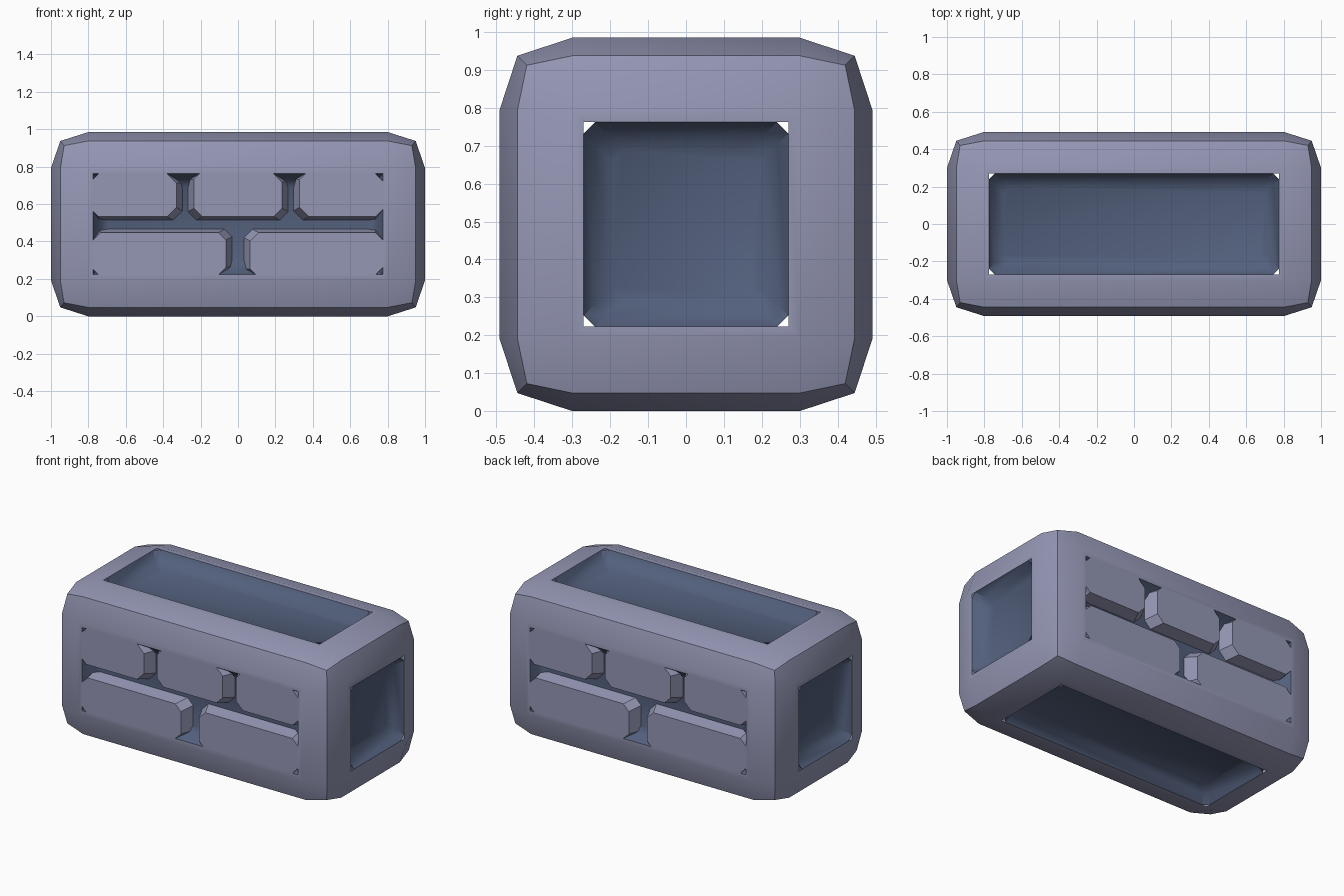
import bpy, bmesh, math
from itertools import product
from mathutils import Matrix, Vector

if "Cube" in bpy.data.objects:
    bpy.data.objects.remove(bpy.data.objects["Cube"], do_unlink=True)

HALF = Vector((1.0, 0.4925, 0.4925))     # outer half sizes
EDGE = Vector((0.95, 0.445, 0.445))      # softened edges
CORNER = Vector((0.93, 0.42, 0.42))      # softened corners
FLAT = Vector((0.8, 0.3, 0.3))           # flat middle of each side
HOLE = Vector((0.775, 0.27, 0.27))       # window half sizes
DEPTH = 0.08
CENTRE = Vector((0, 0, HALF.z))


def material(name, rgb):
    m = bpy.data.materials.new(name)
    m.use_nodes = True
    m.diffuse_color = (*rgb, 1)
    m.node_tree.nodes["Principled BSDF"].inputs["Base Color"].default_value = (*rgb, 1)
    return m


stone = material("grey lavender", (0.30, 0.31, 0.46))
dark = material("dark slate blue", (0.085, 0.115, 0.20))


def finish(bm, name, mat, smooth=True):
    bmesh.ops.remove_doubles(bm, verts=bm.verts, dist=0.0005)
    for f in bm.faces:
        f.smooth = smooth
    for e in bm.edges:
        if len(e.link_faces) == 2:
            e.smooth = e.calc_face_angle() < math.radians(35)
    mesh = bpy.data.meshes.new(name)
    bm.to_mesh(mesh)
    bm.free()
    mesh.materials.append(mat)
    obj = bpy.data.objects.new(name, mesh)
    obj.location = CENTRE
    bpy.context.collection.objects.link(obj)
    return obj


def side_point(axis, sign, u, v, depth):
    """Point on one side, from in-plane coordinates and a depth below it."""
    p = Vector((0, 0, 0))
    p[axis] = sign * (HALF[axis] - depth)
    p[(axis + 1) % 3], p[(axis + 2) % 3] = u, v
    return p


def add_face(bm, points, outward):
    f = bm.faces.new([bm.verts.new(p) for p in points])
    f.normal_update()
    if f.normal.dot(outward) < 0:
        f.normal_flip()
    return f


def grid_point(steps):
    """Softened box point: steps of 2 lie on the outside, steps of 1 inside it."""
    outer = (HALF, EDGE, CORNER)[sum(abs(s) == 2 for s in steps) - 1]
    return Vector([math.copysign(outer[i] if abs(s) == 2 else FLAT[i], s)
                   for i, s in enumerate(steps)])


# Frame: six softened sides, each with a window
bm = bmesh.new()
spans = ((-2, -1), (-1, 1), (1, 2))
for axis, sign in product(range(3), (-1, 1)):
    a, b = (axis + 1) % 3, (axis + 2) % 3
    normal = side_point(axis, sign, 0, 0, 0)
    for su, sv in product(spans, spans):
        if su == sv == (-1, 1):
            continue
        pts = []
        for u, v in ((su[0], sv[0]), (su[1], sv[0]), (su[1], sv[1]), (su[0], sv[1])):
            steps = [0, 0, 0]
            steps[axis], steps[a], steps[b] = 2 * sign, u, v
            pts.append(grid_point(steps))
        add_face(bm, pts, normal)
    # flat border around the window
    ring = ((-1, -1), (1, -1), (1, 1), (-1, 1))
    for (u, v), (p, q) in zip(ring, ring[1:] + ring[:1]):
        add_face(bm, [side_point(axis, sign, r[a] * s, r[b] * t, 0)
                      for r, s, t in ((FLAT, u, v), (FLAT, p, q),
                                      (HOLE, p, q), (HOLE, u, v))], normal)
finish(bm, "frame", stone)


def clipped_rect(u, v, cut):
    """Rectangle outline with its corners cut off."""
    if not cut:
        return [(-u, -v), (u, -v), (u, v), (-u, v)]
    return [(-u + cut, -v), (u - cut, -v), (u, -v + cut), (u, v - cut),
            (u - cut, v), (-u + cut, v), (-u, v - cut), (-u, -v + cut)]


# Recessed panels: shallow trays behind the windows
names = ("end", "brick", "cover")
for axis, sign in product(range(3), (-1, 1)):
    bm = bmesh.new()
    a, b = (axis + 1) % 3, (axis + 2) % 3
    normal = side_point(axis, sign, 0, 0, 0)
    cut = 0 if axis == 1 else 0.03
    levels = []
    for inset, depth in ((0, 0), (0.03, 0.05), (0.075, DEPTH)):
        outline = clipped_rect(HOLE[a] - inset, HOLE[b] - inset, cut)
        levels.append([side_point(axis, sign, u, v, depth) for u, v in outline])
    for upper, lower in zip(levels, levels[1:]):
        n = len(upper)
        for i in range(n):
            j = (i + 1) % n
            add_face(bm, [upper[i], upper[j], lower[j], lower[i]], normal)
    add_face(bm, levels[-1], normal)
    finish(bm, names[axis] + ("_panel_low" if sign < 0 else "_panel_high"), dark)


def brick(name, x0, x1, z0, z1, cuts, turn):
    """Flush brick; cuts are (left, right), flares widen only the free sides."""
    def outline(grow):
        l = x0 - grow * 1.8 * (x0 > -HOLE.x)
        r = x1 + grow * 1.8 * (x1 < HOLE.x)
        lo = z0 - grow * (z0 > -HOLE.z)
        hi = z1 + grow * (z1 < HOLE.z)
        cl, cr = cuts
        free_l, free_h = (cl if lo > -HOLE.z else min(cl, 0.03)), (cl if hi < HOLE.z else min(cl, 0.03))
        return [(l + free_l, lo), (r - cr, lo), (r, lo + cr), (r, hi - cr),
                (r - cr, hi), (l + free_h, hi), (l, hi - free_h), (l, lo + free_l)]
    bm = bmesh.new()
    front = [Vector((x, -HALF.y, z)) for x, z in outline(0)]
    back = [Vector((x, -HALF.y + DEPTH, z)) for x, z in outline(0.018)]
    add_face(bm, front, Vector((0, -1, 0)))
    mid = sum(front, Vector()) / len(front)
    for i in range(len(front)):
        j = (i + 1) % len(front)
        add_face(bm, [front[i], front[j], back[j], back[i]],
                 (front[i] + front[j]) / 2 - mid)
    bmesh.ops.rotate(bm, verts=bm.verts, matrix=Matrix.Rotation(turn, 3, "Z"))
    finish(bm, name, stone, smooth=False)


# Bricks: three above two, on the front and the back
for side, turn in (("front", 0), ("back", math.pi)):
    brick(side + "_upper_brick_a", -HOLE.x, -0.33, 0.04, HOLE.z, (0.03, 0.05), turn)
    brick(side + "_upper_brick_b", -0.235, 0.235, 0.04, HOLE.z, (0.045, 0.045), turn)
    brick(side + "_upper_brick_c", 0.33, HOLE.x, 0.04, HOLE.z, (0.05, 0.04), turn)
    brick(side + "_lower_brick_a", -HOLE.x, -0.065, -HOLE.z, -0.045, (0.04, 0.04), turn)
    brick(side + "_lower_brick_b", 0.065, HOLE.x, -HOLE.z, -0.045, (0.045, 0.04), turn)
